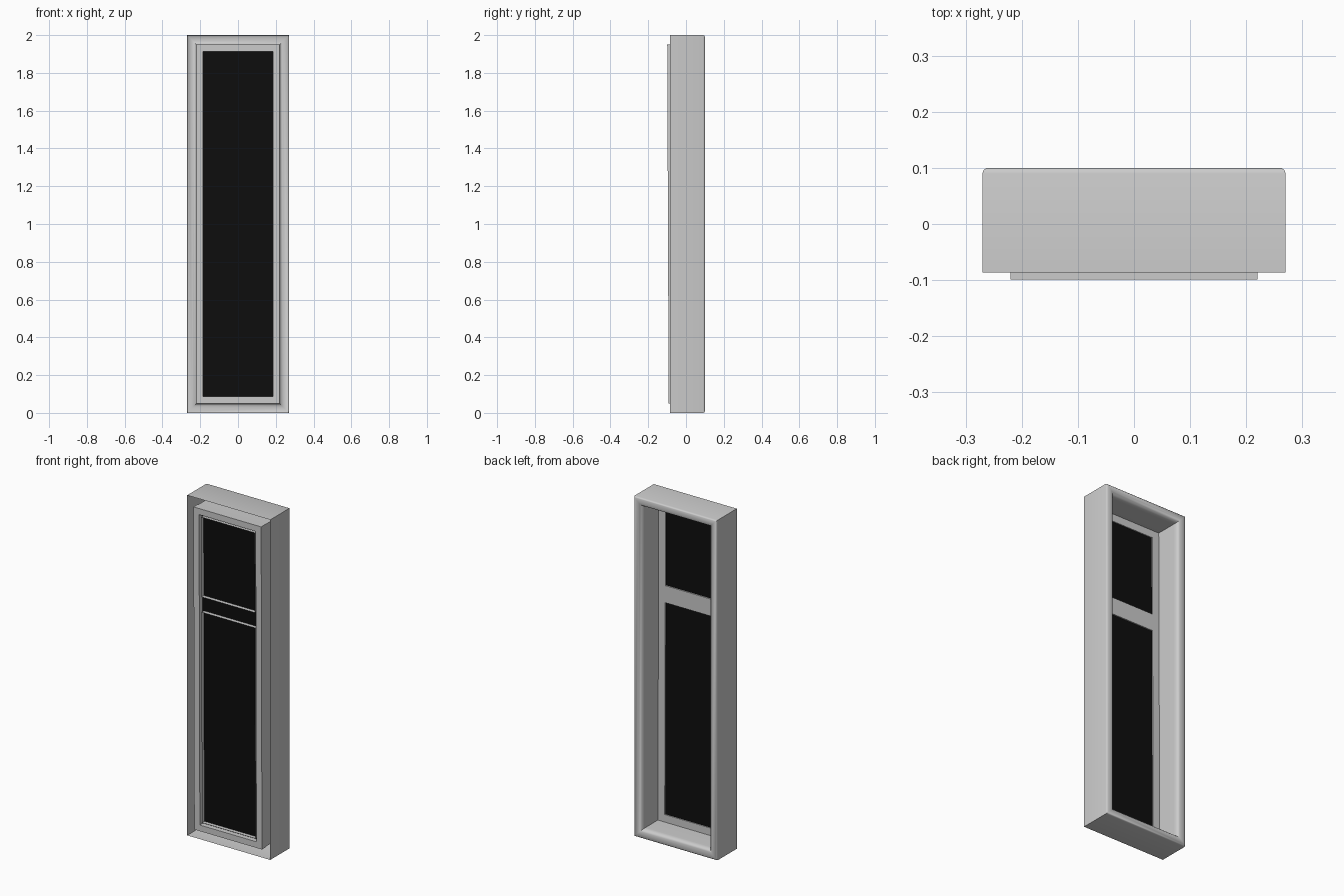
import bpy, bmesh, math

if "Cube" in bpy.data.objects:
    bpy.data.objects.remove(bpy.data.objects["Cube"])

W, H = 0.27, 2.0          # half width and height of the outer casing
TILT = 0.004              # sash leans forward very slightly at the top


def lean(y, z):
    return y - TILT * (z - 1.0)


def finish(name, bm, mat=None, smooth=False):
    bmesh.ops.recalc_face_normals(bm, faces=bm.faces)
    me = bpy.data.meshes.new(name)
    bm.to_mesh(me)
    bm.free()
    ob = bpy.data.objects.new(name, me)
    bpy.context.collection.objects.link(ob)
    if mat:
        me.materials.append(mat)
    if smooth:
        bpy.ops.object.select_all(action='DESELECT')
        ob.select_set(True)
        bpy.context.view_layer.objects.active = ob
        bpy.ops.object.shade_smooth_by_angle(angle=math.radians(40))
    return ob


def ring(name, rect, profile, closed=True, tilted=True, smooth=False):
    """Mitred rectangular loop; profile is (inset from rect, y)."""
    hw, z0, z1 = rect
    bm = bmesh.new()
    loops = []
    for d, y in profile:
        pts = [(-hw + d, z0 + d), (hw - d, z0 + d), (hw - d, z1 - d), (-hw + d, z1 - d)]
        loops.append([bm.verts.new((x, lean(y, z) if tilted else y, z)) for x, z in pts])
    for i in range(len(loops) if closed else len(loops) - 1):
        a, b = loops[i], loops[(i + 1) % len(loops)]
        for k in range(4):
            j = (k + 1) % 4
            bm.faces.new((a[k], a[j], b[j], b[k]))
    return finish(name, bm, smooth=smooth)


def slab(name, hw, y0, y1, z0, z1, mat=None):
    bm = bmesh.new()
    bmesh.ops.create_cube(bm, size=1)
    for v in bm.verts:
        z = z0 + (v.co.z + 0.5) * (z1 - z0)
        y = y0 + (v.co.y + 0.5) * (y1 - y0)
        v.co = (v.co.x * 2 * hw, lean(y, z), z)
    return finish(name, bm, mat)


black = bpy.data.materials.new("black_glass")
black.diffuse_color = (0.004, 0.004, 0.004, 1)
black.use_nodes = True
black.node_tree.nodes["Principled BSDF"].inputs["Base Color"].default_value = black.diffuse_color

# Outer casing: hollow channel, open at the front, rounded at the back
ring("outer_casing", (W, 0, H),
     [(0, -0.086), (0, 0.09), (0.002, 0.096), (0.007, 0.1), (0.028, 0.1), (0.038, 0.097),
      (0.046, 0.09), (0.051, 0.078), (0.052, 0.065), (0.052, -0.075)],
     closed=False, tilted=False, smooth=True)

# Sash border just inside the casing, standing proud at the front
ring("sash_border", (W, 0, H), [(0.05, -0.0955), (0.086, -0.0955), (0.086, -0.06), (0.05, -0.06)])

# Dark glazing sheet
slab("glazing", 0.187, -0.067, -0.062, 0.085, 1.915, black)

# Rear glazing bars: border and transom
ring("rear_border", (0.218, 0.052, 1.948), [(0, -0.06), (0.044, -0.06), (0.044, -0.054), (0, -0.054)])
slab("rear_transom", 0.176, -0.0615, -0.054, 1.34, 1.44)

# Thin spacer lips around each pane
for name, z0, z1 in (("upper", 1.43, 1.90), ("lower", 0.10, 1.34)):
    ring(name + "_pane_lip", (0.174, z0, z1), [(0, -0.064), (0, -0.09)], closed=False)
